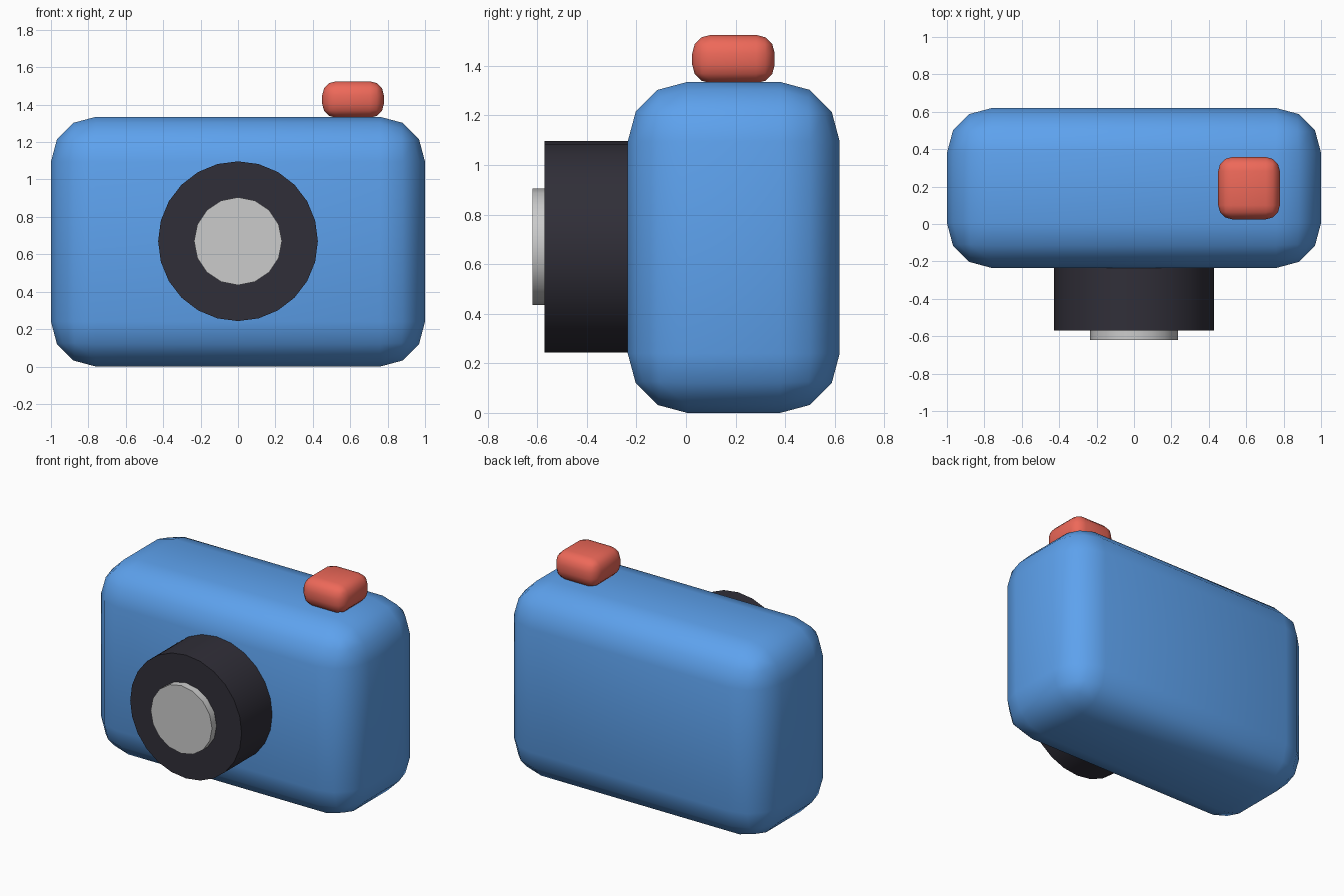
import bpy
import math

if "Cube" in bpy.data.objects:
    bpy.data.objects.remove(bpy.data.objects["Cube"])


def finish(obj, name, color=None):
    obj.name = name
    if color:
        mat = bpy.data.materials.new(name + "_material")
        mat.diffuse_color = (*color, 1)
        mat.use_nodes = True
        mat.node_tree.nodes["Principled BSDF"].inputs["Base Color"].default_value = mat.diffuse_color
        obj.data.materials.append(mat)


def rounded_box(name, low, high, radius, color):
    center = [(a + b) / 2 for a, b in zip(low, high)]
    bpy.ops.mesh.primitive_cube_add(size=1, location=center)
    obj = bpy.context.object
    obj.scale = [b - a for a, b in zip(low, high)]
    bpy.ops.object.transform_apply(location=False, rotation=False, scale=True)
    bevel = obj.modifiers.new("rounding", 'BEVEL')
    bevel.width = radius
    bevel.segments = 3
    bpy.ops.object.shade_smooth()
    finish(obj, name, color)


def front_cylinder(name, sides, radius, y_front, y_back, z, color=None):
    bpy.ops.mesh.primitive_cylinder_add(
        vertices=sides, radius=radius, depth=y_back - y_front,
        location=(0, (y_front + y_back) / 2, z), rotation=(math.pi / 2, 0, 0))
    bpy.ops.object.shade_smooth_by_angle(angle=math.radians(40))
    finish(bpy.context.object, name, color)


# Camera body
rounded_box("camera_body", (-1, -0.235, 0), (1, 0.62, 1.335), 0.24, (0.11, 0.36, 0.85))

# Shutter button on the top right
rounded_box("shutter_button", (0.45, 0.025, 1.33), (0.78, 0.358, 1.525), 0.075, (0.85, 0.14, 0.1))

# Lens barrel and lens glass
front_cylinder("lens_barrel", 24, 0.427, -0.57, -0.22, 0.67, (0.03, 0.028, 0.04))
front_cylinder("lens_glass", 16, 0.235, -0.62, -0.56, 0.67)
